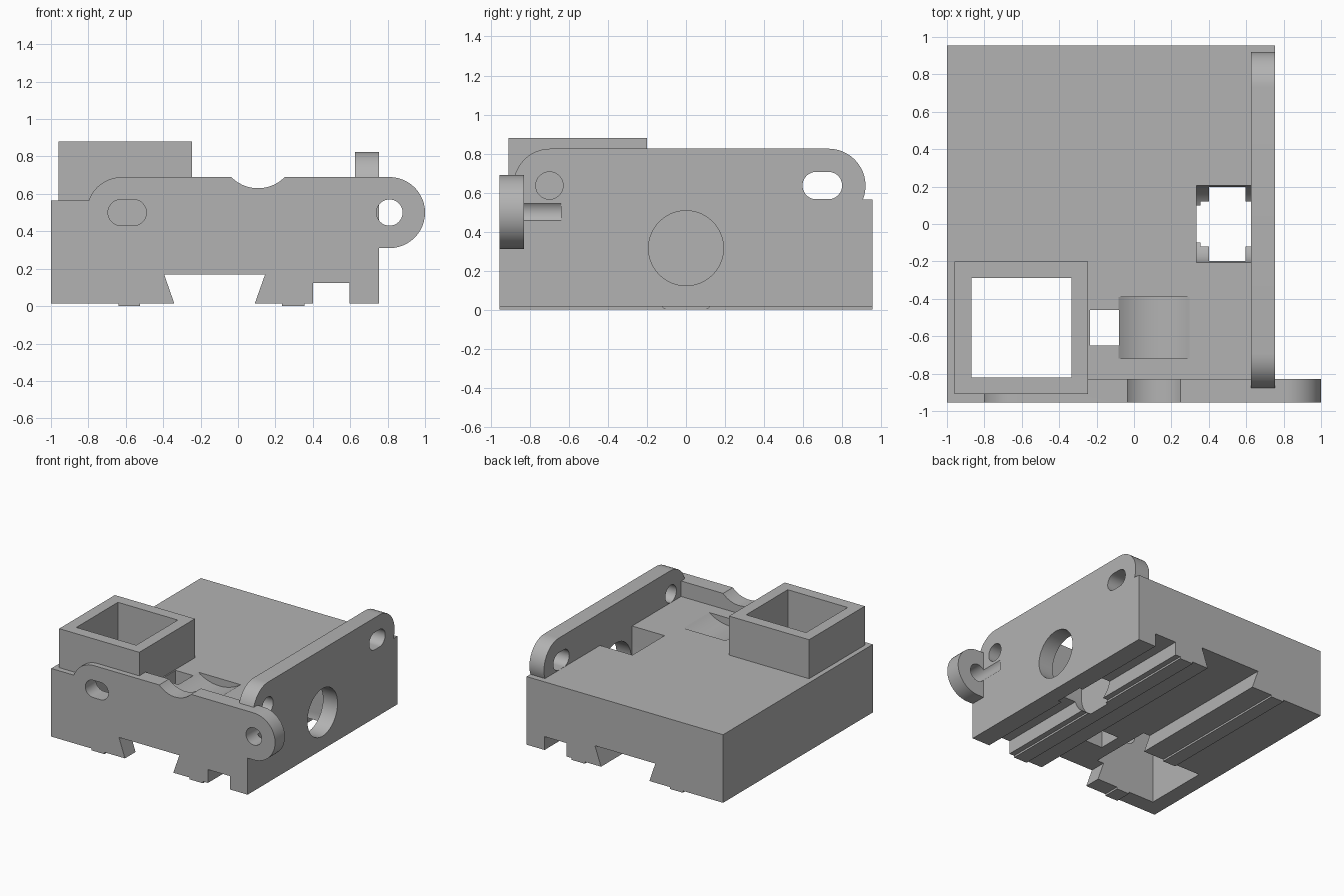
import bpy, bmesh, math

if "Cube" in bpy.data.objects:
    bpy.data.objects.remove(bpy.data.objects["Cube"])

grey = bpy.data.materials.new("plain_grey")
grey.diffuse_color = (0.45, 0.45, 0.45, 1)
grey.use_nodes = True
grey.node_tree.nodes["Principled BSDF"].inputs["Base Color"].default_value = grey.diffuse_color


def prism(name, pts, axis, a, b):
    """Extrude a 2D outline along an axis: 'x' takes (y,z), 'y' (x,z), 'z' (x,y)."""
    place = {'x': lambda u, v, t: (t, u, v),
             'y': lambda u, v, t: (u, t, v),
             'z': lambda u, v, t: (u, v, t)}[axis]
    bm = bmesh.new()
    face = bm.faces.new([bm.verts.new(place(u, v, a)) for u, v in pts])
    ext = bmesh.ops.extrude_face_region(bm, geom=[face])
    for e in ext['geom']:
        if isinstance(e, bmesh.types.BMVert):
            e.co['xyz'.index(axis)] = b
    bmesh.ops.recalc_face_normals(bm, faces=bm.faces[:])
    me = bpy.data.meshes.new(name)
    bm.to_mesh(me)
    bm.free()
    me.materials.append(grey)
    ob = bpy.data.objects.new(name, me)
    bpy.context.collection.objects.link(ob)
    return ob


def rect(u0, u1, v0, v1):
    return [(u0, v0), (u1, v0), (u1, v1), (u0, v1)]


def capsule(u0, u1, v, r, n=24):
    right = [(u1 + r * math.sin(math.pi * i / n), v - r * math.cos(math.pi * i / n)) for i in range(n + 1)]
    left = [(u0 - r * math.sin(math.pi * i / n), v + r * math.cos(math.pi * i / n)) for i in range(n + 1)]
    return right + left


def circle(u, v, r, n=64):
    return [(u + r * math.cos(2 * math.pi * (i + .5) / n), v + r * math.sin(2 * math.pi * (i + .5) / n))
            for i in range(n)]


body = prism("carriage_body", rect(-1, .755, .015, .565), 'y', -.955, .955)


def combine(tool, op):
    mod = body.modifiers.new(tool.name, 'BOOLEAN')
    mod.operation, mod.solver, mod.object = op, 'EXACT', tool
    bpy.context.view_layer.objects.active = body
    bpy.ops.object.modifier_apply(modifier=mod.name)
    bpy.data.objects.remove(tool)


# Added solids: ridges under the base, socket tower, rounded side and front plates
for tool in (
    prism("left_ridge", rect(-.64, -.525, 0, .03), 'y', -.955, .955),
    prism("right_ridge", rect(.235, .355, 0, .03), 'y', -.955, .955),
    prism("socket_tower", rect(-.96, -.245, -.91, -.2), 'z', .4, .88),
    prism("front_plate", capsule(-.62, .81, .5, .19), 'y', -.955, -.83),
    prism("side_plate", capsule(-.695, .73, .635, .19), 'x', .625, .755),
):
    combine(tool, 'UNION')

# Cuts: rail slots, socket, roller dishes, wheel pocket and drilled holes
for tool in (
    prism("dovetail_slot", [(-.335, -.0025), (.084, -.0025), (.145, .17), (-.395, .17)], 'y', -1.1, 1.1),
    prism("square_slot", rect(.4, .595, -.1, .123), 'y', -1.1, 1.1),
    prism("socket_hole", rect(-.87, -.335, -.82, -.29), 'z', -.1, 1),
    prism("front_dip", circle(.107, .83, .2), 'y', -1.1, -.8),
    prism("roller_dish", circle(.107, .83, .326, 96), 'y', -.72, -.39),
    prism("cable_hole", rect(-.235, -.08, -.65, -.46), 'z', -.1, .7),
    prism("wheel_pocket", [(-.205, .18)] + [
        (-.205 * math.cos(math.pi * i / 32), .18 - .205 * math.sin(math.pi * i / 32)) for i in range(1, 32)]
        + [(.205, .18), (.205, .6), (-.205, .6)], 'x', .335, .625),
    prism("axle_hole", circle(0, .315, .192), 'x', .6, .9),
    prism("front_round_hole", circle(.81, .5, .07, 48), 'y', -1.1, -.64),
    prism("front_slot_hole", capsule(-.625, -.56, .5, .07), 'y', -1.1, -.64),
    prism("side_round_hole", circle(-.7, .636, .07, 48), 'x', .5, .9),
    prism("side_slot_hole", capsule(.667, .73, .636, .07), 'x', .5, .9),
):
    combine(tool, 'DIFFERENCE')

# Smooth the curved walls, keep the edges crisp
body.select_set(True)
bpy.context.view_layer.objects.active = body
bpy.ops.object.shade_smooth_by_angle(angle=math.radians(25))
